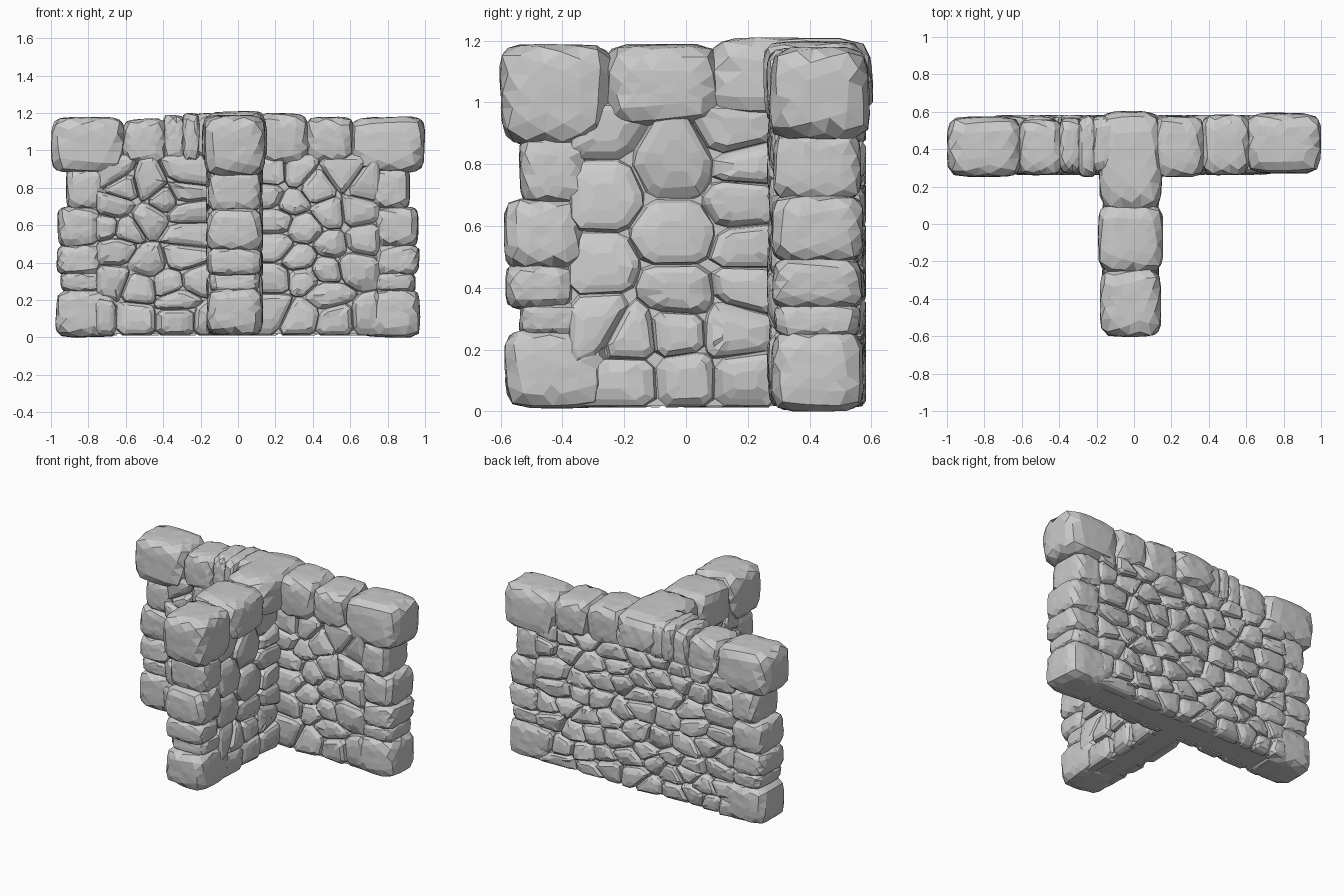
import bpy, bmesh, random
from math import copysign
from mathutils import Vector, Euler

if "Cube" in bpy.data.objects:
    bpy.data.objects.remove(bpy.data.objects["Cube"])

random.seed(7)
rnd = random.uniform
WALL_Y, STEM_X = 0.425, -0.018


def finish(bm, name):
    bmesh.ops.recalc_face_normals(bm, faces=bm.faces)
    me = bpy.data.meshes.new(name)
    bm.to_mesh(me)
    bm.free()
    ob = bpy.data.objects.new(name, me)
    bpy.context.collection.objects.link(ob)


# chiselled block filling a box given by its limits
def block(name, x0, x1, y0, y1, z0, z1, n=5.5):
    bm = bmesh.new()
    bmesh.ops.create_icosphere(bm, subdivisions=3, radius=1)
    rot = Euler((rnd(0, 6), rnd(0, 6), rnd(0, 6))).to_matrix()
    c = Vector((x0 + x1, y0 + y1, z0 + z1)) / 2
    h = Vector((x1 - x0, y1 - y0, z1 - z0)) / 2
    tilt = [rnd(-0.05, 0.05) for _ in range(3)]
    for v in bm.verts:
        p = rot @ v.co
        p = p / sum(abs(a) ** n for a in p) ** (1 / n)
        p *= 1 - rnd(0, 0.025)
        p.x *= 1 + tilt[0] * p.z
        p.y *= 1 + tilt[1] * p.z
        p.z *= 1 + tilt[2] * p.x
        p = Vector([copysign(min(abs(a), 1), a) for a in p])
        v.co = c + Vector((p.x * h.x, p.y * h.y, p.z * h.z))
    bmesh.ops.dissolve_limit(bm, angle_limit=0.16, verts=bm.verts, edges=bm.edges)
    bmesh.ops.triangulate(bm, faces=[f for f in bm.faces if len(f.verts) > 4])
    finish(bm, name)


# keep the half of a polygon that is nearer to a than to b
def clip(poly, a, b):
    m, d = (a + b) / 2, b - a
    out = []
    for p, q in zip(poly, poly[1:] + poly[:1]):
        sp, sq = (p - m).dot(d), (q - m).dot(d)
        if sp <= 0:
            out.append(p)
        if sp * sq < 0:
            out.append(p + (q - p) * (sp / (sp - sq)))
    return out


# rubble face: one domed stone for each cell around the seeds
def rubble(name, seeds, u0, u1, v0, v1, place, k=1.25):
    pts = [Vector((u, v * k)) for u, v in seeds]
    bm = bmesh.new()
    for a in pts:
        poly = [Vector((u, v * k)) for u, v in ((u0, v0), (u1, v0), (u1, v1), (u0, v1))]
        for b in pts:
            if b is not a:
                poly = clip(poly, a, b)
        # cut the corners
        cut = []
        for p, q in zip(poly, poly[1:] + poly[:1]):
            if (q - p).length > 0.015:
                cut += [p.lerp(q, 0.16), p.lerp(q, 0.84)]
        if len(cut) < 5:
            continue
        c = sum(cut, Vector((0, 0))) / len(cut)
        out, sl, sm = rnd(-0.008, 0.008), rnd(-0.12, 0.12), rnd(-0.12, 0.12)
        rings = []
        for s, d in ((1.03, -0.03), (1.01, -0.004), (0.93, 0.023), (0.72, 0.037), (0.35, 0.044)):
            ring = []
            for p in cut:
                q = c + (p - c) * (s + rnd(-0.035, 0.035))
                q.y = max(q.y, v0 * k - 0.003)
                t = 0 if d < 0 else out + (q - c).x * sl + (q - c).y * sm + rnd(-0.005, 0.005)
                ring.append(bm.verts.new(place(q.x, q.y / k, min(d + t, 0.05))))
            rings.append(ring)
        n = len(cut)
        for r, s in zip(rings, rings[1:]):
            for i in range(n):
                j = (i + 1) % n
                bm.faces.new((r[i], r[j], s[j], s[i]))
        bm.faces.new(rings[0][::-1])
        bm.faces.new(rings[-1])
    bmesh.ops.dissolve_limit(bm, angle_limit=0.12, verts=bm.verts, edges=bm.edges)
    finish(bm, name)


# seeds in staggered courses
def courses(u0, u1, v0, v1, rows, step):
    out = []
    h = (v1 - v0) / rows
    for r in range(rows):
        u = u0 + rnd(0.2, 0.8) * step
        while u < u1:
            out.append((u, v0 + h * (r + 0.5) + rnd(-0.33, 0.33) * h))
            u += step * rnd(0.6, 1.4)
    return out


def box(name, x0, x1, y0, y1, z0, z1):
    bm = bmesh.new()
    bmesh.ops.create_cube(bm, size=1)
    for v in bm.verts:
        v.co = Vector(((x0 + x1) / 2 + v.co.x * (x1 - x0), (y0 + y1) / 2 + v.co.y * (y1 - y0),
                       (z0 + z1) / 2 + v.co.z * (z1 - z0)))
    finish(bm, name)


# mortar cores
box("wall_core", -0.86, 0.86, WALL_Y - 0.112, WALL_Y + 0.108, 0.018, 1.08)
box("stem_core", STEM_X - 0.102, STEM_X + 0.102, -0.48, WALL_Y, 0.018, 1.08)

# end stones of the long wall: inner, outer, bottom, top, half depth
ENDS = [(0.63, 0.975, 0.0, 0.26, 0.15), (0.72, 0.95, 0.24, 0.35, 0.14), (0.73, 0.97, 0.33, 0.50, 0.146),
        (0.73, 0.965, 0.48, 0.70, 0.15), (0.71, 0.92, 0.68, 0.91, 0.143)]
for s, side in ((-1, "left"), (1, "right")):
    for a, b, z0, z1, d in ENDS:
        x0, x1 = sorted((s * a, s * b))
        block(side + "_end_stone", x0, x1, WALL_Y - d, WALL_Y + d, z0, z1)

# end stones of the stem
for y0, y1, z0, z1, d in ((-0.588, -0.25, 0.01, 0.265, 0.15), (-0.54, -0.30, 0.24, 0.355, 0.135),
                          (-0.585, -0.36, 0.33, 0.48, 0.146), (-0.59, -0.33, 0.46, 0.69, 0.15),
                          (-0.54, -0.32, 0.67, 0.90, 0.142)):
    block("stem_end_stone", STEM_X - d, STEM_X + d, y0, y1, z0, z1)

# cap stones of the long wall
for x0, x1, y0, y1, z0, z1 in ((-1, -0.6, 0.25, 0.575, 0.88, 1.18), (-0.62, -0.38, 0.26, 0.56, 0.92, 1.17),
                               (-0.4, -0.28, 0.27, 0.57, 0.93, 1.19), (-0.3, -0.2, 0.25, 0.58, 0.93, 1.2),
                               (-0.23, -0.1, 0.27, 0.58, 0.95, 1.2), (0.1, 0.38, 0.25, 0.575, 0.92, 1.2),
                               (0.36, 0.62, 0.26, 0.585, 0.93, 1.18), (0.6, 1, 0.27, 0.595, 0.88, 1.18)):
    block("wall_cap_stone", x0, x1, y0, y1, z0, z1)

# cap stones of the stem and the junction
for y0, y1, z0, z1, d in ((-0.603, -0.24, 0.86, 1.19, 0.165), (-0.26, 0.11, 0.92, 1.19, 0.175),
                          (0.07, 0.605, 0.96, 1.21, 0.17)):
    block("stem_cap_stone", STEM_X - d, STEM_X + d, y0, y1, z0, z1)

# rubble on the front of the long wall, either side of the stem
LEFT = [(-.68, .88), (-.66, .7), (-.48, .82), (-.28, .88), (-.3, .77), (-.48, .63), (-.28, .67), (-.65, .47),
        (-.28, .55), (-.48, .4), (-.3, .43), (-.66, .3), (-.54, .27), (-.36, .29), (-.23, .3), (-.57, .1),
        (-.31, .1), (-.7, .59), (-.6, .58), (-.73, .1), (-.16, .1), (-.61, .8), (-.31, .2), (-.38, .74)]
RIGHT = [(.2, .87), (.18, .76), (.42, .8), (.28, .73), (.62, .67), (.57, .87), (.2, .62), (.36, .58), (.5, .5),
         (.2, .49), (.33, .42), (.66, .52), (.62, .38), (.2, .31), (.35, .31), (.47, .23), (.2, .16), (.33, .12),
         (.53, .09), (.68, .82), (.7, .1), (.5, .66), (.47, .36), (.3, .87)]
rubble("front_left_rubble", LEFT, -0.76, -0.05, 0.012, 0.98, lambda u, v, d: (u, WALL_Y - 0.112 - d, v))
rubble("front_right_rubble", RIGHT, 0.05, 0.76, 0.012, 0.98, lambda u, v, d: (u, WALL_Y - 0.112 - d, v))

# rubble on the back of the long wall
rubble("back_rubble", courses(-0.76, 0.76, 0.012, 0.98, 8, 0.17), -0.76, 0.76, 0.012, 0.98,
       lambda u, v, d: (u, WALL_Y + 0.108 + d, v), 1.6)

# rubble on both sides of the stem
STEM = [(-.28, .93), (-.28, .7), (-.03, .8), (.17, .9), (.2, .8), (.19, .68), (-.03, .57), (-.29, .46), (-.03, .38),
        (.21, .52), (.21, .41), (.16, .26), (-.17, .25), (-.04, .26), (-.18, .09), (-.01, .1), (.19, .1), (-.28, .3)]
rubble("stem_right_rubble", STEM, -0.38, 0.3, 0.015, 1.0, lambda u, v, d: (STEM_X + 0.102 + d, u, v), 1.1)
rubble("stem_left_rubble", courses(-0.38, 0.3, 0.015, 1.0, 6, 0.18), -0.38, 0.3, 0.015, 1.0,
       lambda u, v, d: (STEM_X - 0.102 - d, u, v))
